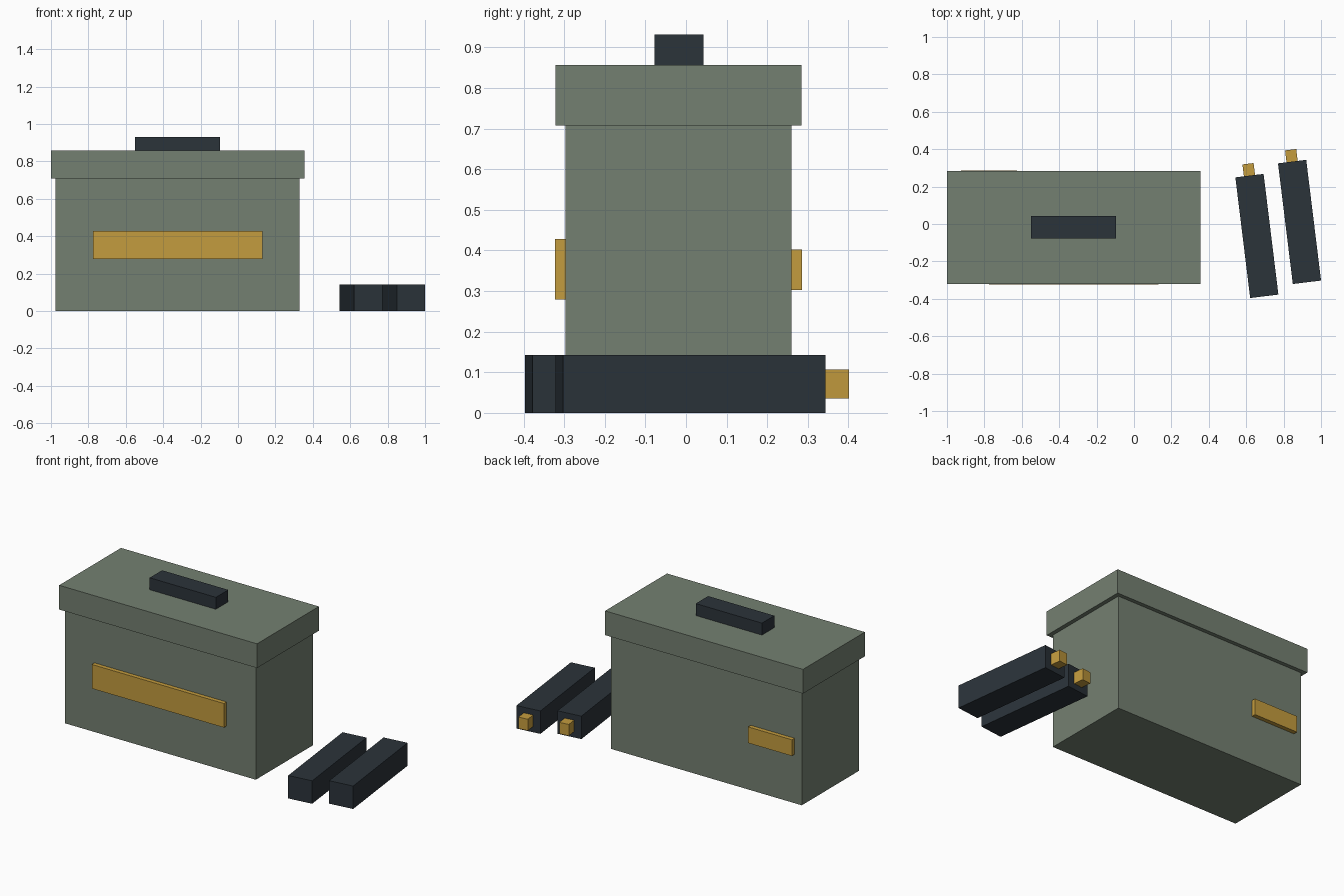
import bpy
import math
from mathutils import Matrix, Vector

if "Cube" in bpy.data.objects:
    bpy.data.objects.remove(bpy.data.objects["Cube"])


def material(name, rgb):
    """Flat colour from 0-255 display values."""
    m = bpy.data.materials.new(name)
    lin = [((c / 255 + 0.055) / 1.055) ** 2.4 for c in rgb]
    m.diffuse_color = (*lin, 1)
    m.use_nodes = True
    m.node_tree.nodes["Principled BSDF"].inputs["Base Color"].default_value = m.diffuse_color
    return m


GREEN = material("olive_green", (116, 128, 113))
DARK = material("dark_steel", (43, 51, 58))
GOLD = material("brass_yellow", (196, 156, 62))


def box(name, x, y, z, mat, frame=Matrix()):
    """Box from (min, max) ranges, placed in the given frame."""
    bpy.ops.mesh.primitive_cube_add(size=1)
    ob = bpy.context.object
    ob.name = name
    lo, hi = map(Vector, zip(x, y, z))
    size = hi - lo
    ob.data.transform(Matrix.Translation((lo + hi) / 2) @ Matrix.Diagonal((*size, 1)))
    ob.matrix_world = frame
    ob.data.materials.append(mat)
    return ob


# Storage case
box("case_body", (-0.975, 0.33), (-0.297, 0.26), (0, 0.707), GREEN)
box("case_lid", (-1.0, 0.355), (-0.321, 0.284), (0.707, 0.857), GREEN)
box("lid_handle", (-0.55, -0.097), (-0.078, 0.043), (0.857, 0.931), DARK)
box("front_label", (-0.775, 0.13), (-0.323, -0.297), (0.279, 0.428), GOLD)
box("back_label", (-0.925, -0.625), (0.26, 0.286), (0.302, 0.402), GOLD)

# Two loose blocks beside the case, each with a small brass tip at the back
for side, cx, cy in (("left", 0.657, -0.064), ("right", 0.885, 0.011)):
    frame = Matrix.Translation((cx, cy, 0)) @ Matrix.Rotation(math.radians(7), 4, "Z")
    box(side + "_block", (-0.076, 0.076), (-0.325, 0.325), (0, 0.142), DARK, frame)
    box(side + "_block_tip", (-0.03, 0.03), (0.325, 0.389), (0.036, 0.107), GOLD, frame)
